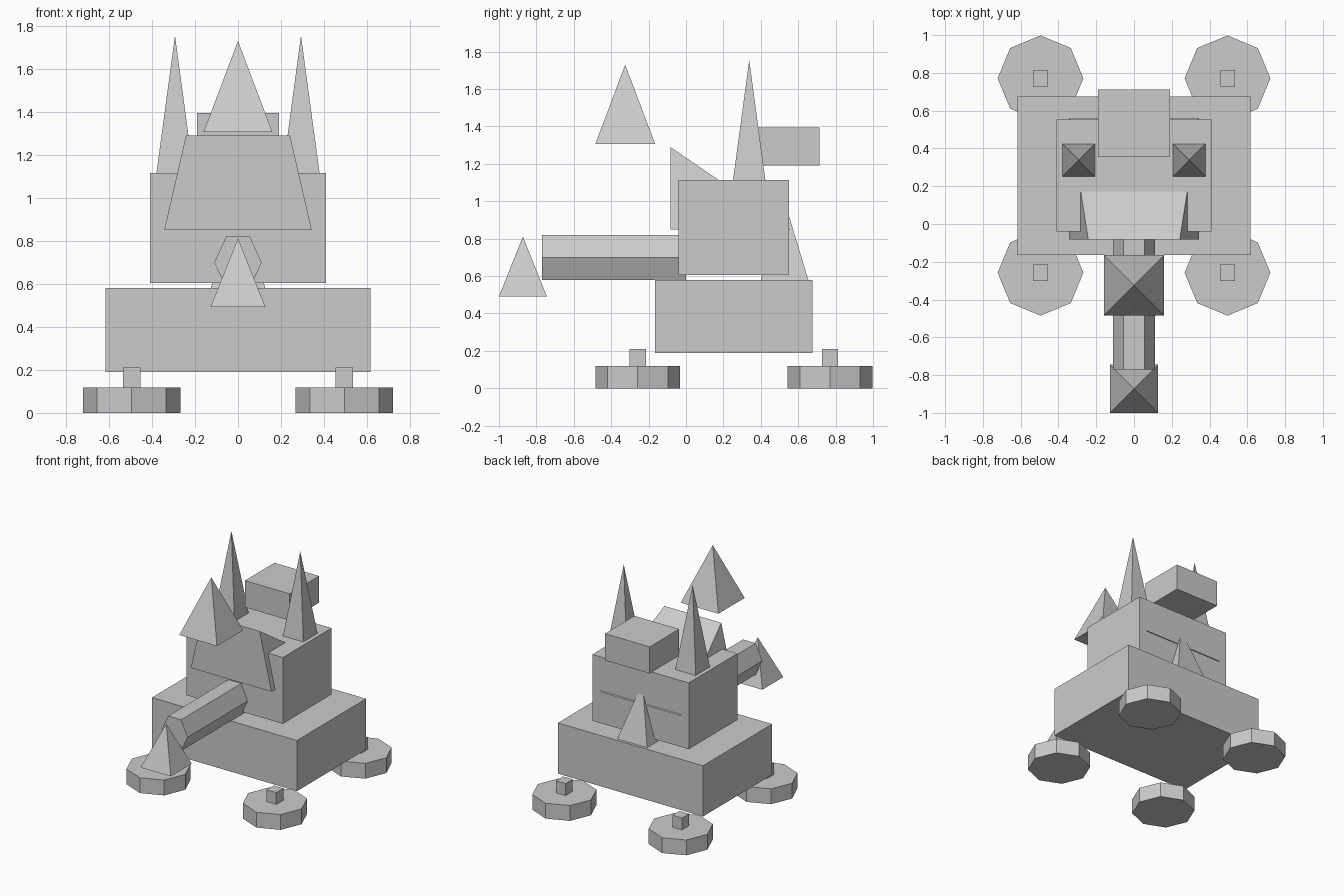
import bpy, math

if "Cube" in bpy.data.objects:
    bpy.data.objects.remove(bpy.data.objects["Cube"])

grey = bpy.data.materials.new("stone grey")
grey.diffuse_color = (0.6, 0.6, 0.6, 1)
grey.use_nodes = True
grey.node_tree.nodes["Principled BSDF"].inputs["Base Color"].default_value = grey.diffuse_color


def build(name, verts, faces):
    mesh = bpy.data.meshes.new(name)
    mesh.from_pydata(verts, [], faces)
    mesh.materials.append(grey)
    obj = bpy.data.objects.new(name, mesh)
    bpy.context.collection.objects.link(obj)
    return obj


def box(name, x0, x1, y0, y1, z0, z1):
    verts = [(x, y, z) for z in (z0, z1) for x, y in ((x0, y0), (x1, y0), (x1, y1), (x0, y1))]
    sides = [(i, (i + 1) % 4, (i + 1) % 4 + 4, i + 4) for i in range(4)]
    return build(name, verts, [(3, 2, 1, 0), (4, 5, 6, 7)] + sides)


def pyramid(name, x, y, half, z0, z1):
    verts = [(x - half, y - half, z0), (x + half, y - half, z0),
             (x + half, y + half, z0), (x - half, y + half, z0), (x, y, z1)]
    return build(name, verts, [(3, 2, 1, 0)] + [(i, (i + 1) % 4, 4) for i in range(4)])


def prism(name, sides, radius, depth, location, rotation=(0, 0, 0), scale=(1, 1, 1)):
    def ring(z):
        return [(radius * math.cos(math.tau * i / sides),
                 radius * math.sin(math.tau * i / sides), z) for i in range(sides)]
    faces = [(i, (i + 1) % sides, (i + 1) % sides + sides, i + sides) for i in range(sides)]
    faces += [tuple(reversed(range(sides))), tuple(range(sides, 2 * sides))]
    obj = build(name, ring(-depth / 2) + ring(depth / 2), faces)
    obj.location, obj.rotation_euler, obj.scale = location, rotation, scale
    return obj


# Chassis, upper body and rear box
box("chassis", -0.617, 0.617, -0.165, 0.675, 0.19, 0.58)
box("upper_body", -0.41, 0.41, -0.04, 0.552, 0.605, 1.115)
box("rear_box", -0.19, 0.19, 0.355, 0.713, 1.19, 1.395)

# Sloped wedge through the upper body
build("front_wedge",
      [(-0.343, -0.083, 0.85), (0.343, -0.083, 0.85), (0.242, -0.083, 1.29),
       (-0.242, -0.083, 1.29), (-0.343, 0.559, 0.85), (0.343, 0.559, 0.85)],
      [(0, 1, 2, 3), (3, 2, 5, 4), (1, 0, 4, 5), (1, 5, 2), (0, 3, 4)])

# Six-sided barrel, slightly taller than a regular hexagon
prism("barrel", 6, 0.11, 0.77, (0, -0.385, 0.70), (math.pi / 2, 0, 0), (1, 0.12 / 0.0953, 1))

# Pyramids
pyramid("barrel_tip", 0, -0.872, 0.128, 0.492, 0.812)
pyramid("floating_pyramid", 0, -0.325, 0.16, 1.306, 1.73)
pyramid("back_fin", 0, 0.527, 0.127, 0.58, 1.0)

# Spikes, wheels and axle posts on both sides
for side, label in ((-1, "left"), (1, "right")):
    pyramid("spike_" + label, side * 0.293, 0.338, 0.087, 1.11, 1.755)
    for y, end in ((-0.258, "front"), (0.771, "rear")):
        x = side * 0.495
        prism(f"wheel_{end}_{label}", 8, 0.227, 0.118, (x, y, 0.059))
        box(f"axle_post_{end}_{label}", x - 0.041, x + 0.041, y - 0.043, y + 0.043, 0.11, 0.21)
